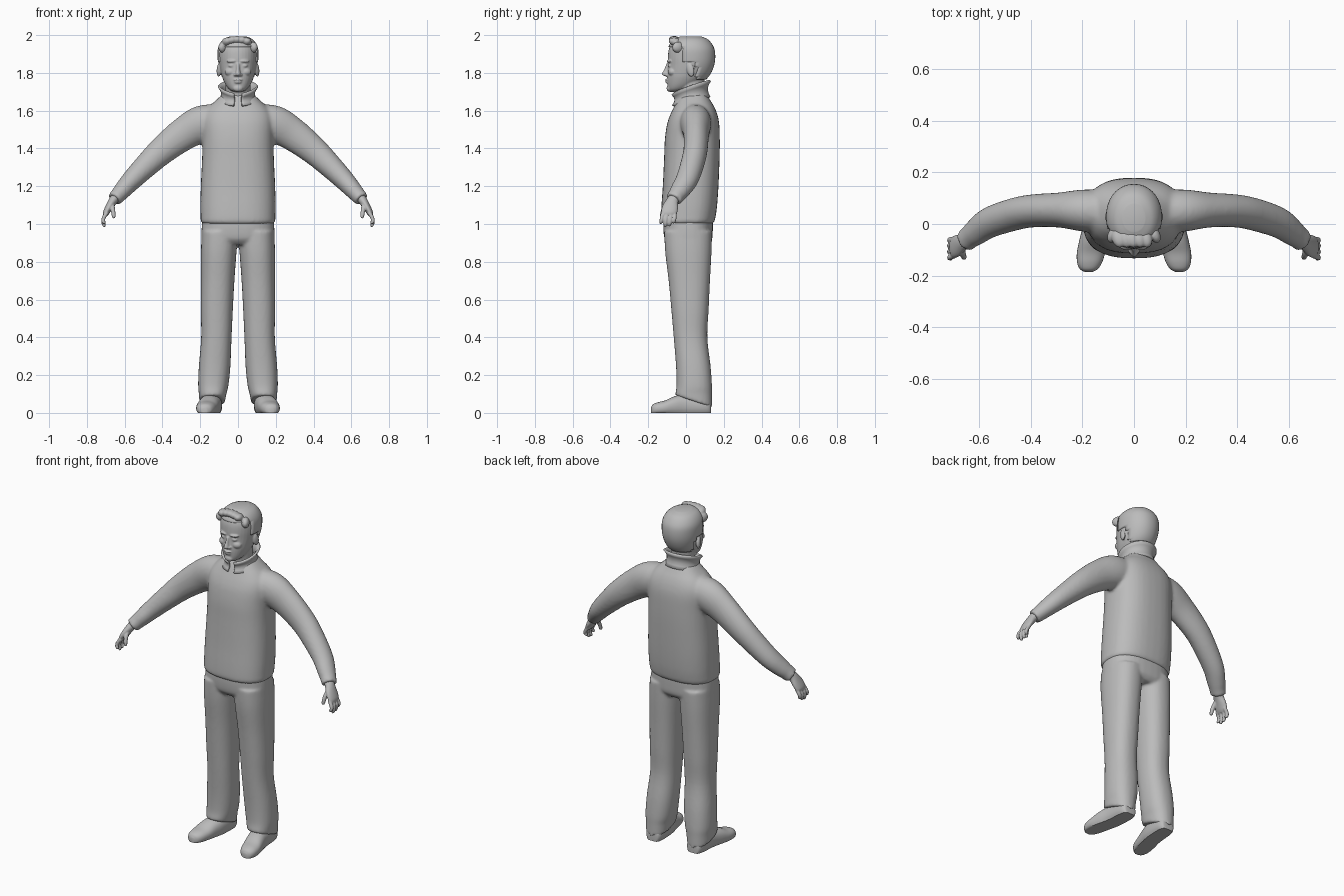
import bpy, bmesh, math
from mathutils import Vector, Matrix

grey = bpy.data.materials.new("plain grey")
grey.diffuse_color = (0.5, 0.5, 0.5, 1)


def resample(rows, n=5):
    """Catmull-Rom interpolation of parameter rows."""
    out = []
    for i in range(len(rows) - 1):
        p0, p1, p2 = rows[max(i - 1, 0)], rows[i], rows[i + 1]
        p3 = rows[min(i + 2, len(rows) - 1)]
        for k in range(n):
            t = k / n
            out.append([0.5 * (2 * b + (c - a) * t + (2 * a - 5 * b + 4 * c - d) * t * t
                               + (3 * b - a - 3 * c + d) * t ** 3)
                        for a, b, c, d in zip(p0, p1, p2, p3)])
    return out + [list(rows[-1])]


def oval(n=36, e=2.0):
    """Unit superellipse points."""
    pts = []
    for i in range(n):
        c, s = math.cos(i * math.tau / n), math.sin(i * math.tau / n)
        pts.append((math.copysign(abs(c) ** (2 / e), c), math.copysign(abs(s) ** (2 / e), s)))
    return pts


def loft(bm, rings):
    vs = [[bm.verts.new(p) for p in r] for r in rings]
    n = len(vs[0])
    for a, b in zip(vs, vs[1:]):
        for i in range(n):
            bm.faces.new((a[i], a[(i + 1) % n], b[(i + 1) % n], b[i]))
    bm.faces.new(vs[0][::-1])
    bm.faces.new(vs[-1])


def column(bm, rows, e=2.0, slope=0.0):
    """Upright form; rows are z, x min, x max, y front, y back."""
    rings = []
    rows = resample(rows)
    for k, (z, x0, x1, y0, y1) in enumerate(rows):
        f = slope * max(0, 1 - k / 6)
        rings.append([((x0 + x1) / 2 + (x1 - x0) / 2 * c, (y0 + y1) / 2 + (y1 - y0) / 2 * s,
                       z + f * ((y0 + y1) / 2 + (y1 - y0) / 2 * s)) for c, s in oval(e=e)])
    loft(bm, rings)


def tube(bm, rows, side=1, n=24):
    """Bent limb; rows are x, y, z, depth radius, height radius."""
    rows = resample(rows)
    ps = [Vector(r[:3]) for r in rows]
    rings = []
    for i, r in enumerate(rows):
        t = (ps[min(i + 1, len(ps) - 1)] - ps[max(i - 1, 0)]).normalized()
        v = t.cross(Vector((0, 1, 0))).normalized()
        u = v.cross(t)
        ring = [ps[i] + u * c * r[3] + v * s * r[4] for c, s in oval(n)]
        rings.append([(p.x * side, p.y, p.z) for p in ring])
    loft(bm, rings)


def ball(bm, loc, size, rx=0.0, rz=0.0):
    m = (Matrix.Translation(loc) @ Matrix.Rotation(rz, 4, 'Z') @ Matrix.Rotation(rx, 4, 'X')
         @ Matrix.Diagonal((*size, 1)))
    bmesh.ops.create_uvsphere(bm, u_segments=24, v_segments=16, radius=1, matrix=m)


def finish(name, bm, voxel=0, smooth=0):
    bmesh.ops.recalc_face_normals(bm, faces=bm.faces)
    me = bpy.data.meshes.new(name)
    bm.to_mesh(me)
    bm.free()
    ob = bpy.data.objects.new(name, me)
    bpy.context.collection.objects.link(ob)
    me.materials.append(grey)
    for p in me.polygons:
        p.use_smooth = True
    if voxel:
        m = ob.modifiers.new("blend", 'REMESH')
        m.mode, m.voxel_size, m.use_smooth_shade = 'VOXEL', voxel, True
    if smooth:
        m = ob.modifiers.new("soften", 'SMOOTH')
        m.factor, m.iterations = 0.5, smooth
    return ob


# Sweater: torso and sleeves blended together
bm = bmesh.new()
torso = [(1.0, .185, -.125, .14), (1.012, .197, -.132, .15), (1.04, .198, -.133, .157),
         (1.1, .199, -.13, .165), (1.2, .197, -.123, .172), (1.35, .19, -.116, .178),
         (1.45, .188, -.112, .179), (1.53, .19, -.1, .176), (1.58, .182, -.083, .166),
         (1.62, .155, -.064, .15), (1.65, .122, -.05, .132), (1.685, .085, -.03, .112)]
column(bm, [(z, -w, w, a, b) for z, w, a, b in torso], 2.5)
sleeve = [(.08, .045, 1.555, .08, .08), (.19, .052, 1.53, .082, .098), (.29, .054, 1.475, .068, .088),
          (.40, .05, 1.39, .064, .075), (.48, .033, 1.315, .063, .065), (.56, .005, 1.235, .06, .055),
          (.61, -.03, 1.18, .053, .047), (.635, -.05, 1.152, .046, .042), (.655, -.066, 1.13, .046, .04)]
for s in (1, -1):
    tube(bm, sleeve, s)
finish("sweater", bm, 0.009, 8)

# Upturned collar, open at the front
bm = bmesh.new()
grid = []
for i in range(49):
    a = -math.pi / 2 + 0.22 + (math.tau - 0.44) * i / 48
    c, s = math.cos(a), math.sin(a)
    back = (s + 1) / 2
    lo, hi = 1.625 + .045 * back, 1.685 + .075 * back ** 0.7
    col = []
    for k in range(6):
        t = k / 5
        r = .096 - .022 * math.sin(t * 2.2) + .022 * t * t
        col.append(bm.verts.new((c * r * 1.02, .026 + s * r * 1.02, lo + (hi - lo) * t)))
    grid.append(col)
for a, b in zip(grid, grid[1:]):
    for k in range(5):
        bm.faces.new((a[k], b[k], b[k + 1], a[k + 1]))
m = finish("collar", bm).modifiers.new("cloth", 'SOLIDIFY')
m.thickness, m.offset = 0.012, 0

# Trousers: hips and two legs with slanted hems
bm = bmesh.new()
column(bm, [(.89, -.18, .18, -.085, .115), (.92, -.193, .193, -.112, .138),
            (.97, -.193, .193, -.12, .142), (1.03, -.188, .188, -.12, .142)], 2.5)
leg = [(.075, .068, .205, -.055, .137), (.10, .062, .207, -.056, .137), (.15, .05, .211, -.05, .137),
       (.25, .04, .207, -.053, .13), (.4, .034, .195, -.065, .113), (.55, .027, .197, -.078, .12),
       (.7, .019, .196, -.092, .127), (.85, .008, .196, -.11, .135), (.96, .0, .192, -.115, .138)]
for s in (1, -1):
    column(bm, [(r[0], s * r[1], s * r[2], r[3], r[4]) for r in leg], 2.3, -0.33)
finish("trousers", bm, 0.008, 6)

# Shoes: y, centre x, half width, height
shoe = [(.132, .135, .022, .04), (.125, .135, .04, .07), (.09, .136, .052, .09), (.0, .142, .055, .1),
        (-.06, .155, .056, .088), (-.11, .166, .055, .066), (-.15, .172, .048, .056),
        (-.175, .175, .034, .045), (-.186, .176, .014, .028)]
for s, label in ((1, "left"), (-1, "right")):
    bm = bmesh.new()
    loft(bm, [[(s * (x + w * c), y, max(0, h * (.4 + .6 * v))) for c, v in oval(28, 2.3)]
              for y, x, w, h in resample(shoe)])
    finish(label + "_shoe", bm)
    bpy.context.view_layer.objects.active = bpy.data.objects[label + "_shoe"]
    bpy.data.objects[label + "_shoe"].select_set(True)
    bpy.ops.object.shade_smooth_by_angle(angle=math.radians(50))
    bpy.ops.object.select_all(action='DESELECT')

    # Hand: palm, four fingers and a thumb
    bm = bmesh.new()
    tube(bm, [(.635, -.05, 1.155, .03, .026), (.66, -.07, 1.125, .031, .024),
              (.682, -.083, 1.09, .042, .02), (.698, -.09, 1.06, .042, .017),
              (.703, -.091, 1.045, .036, .012)], s)
    for y, tip in ((-.125, 1.0), (-.102, .984), (-.079, .988), (-.057, 1.003)):
        tube(bm, [(.694, y * .93 - .006, 1.06, .0105, .011), (.71, y - .003, 1.035, .0105, .0105),
                  (.714, y - .006, (1.035 + tip) / 2, .0098, .0098),
                  (.708, y - .008, tip + .006, .0085, .0085), (.706, y - .008, tip, .003, .003)], s, 12)
    tube(bm, [(.668, -.085, 1.11, .014, .014), (.664, -.112, 1.085, .0125, .0125),
              (.66, -.124, 1.06, .0115, .0115), (.657, -.13, 1.035, .009, .009),
              (.656, -.131, 1.03, .003, .003)], s, 12)
    finish(label + "_hand", bm, 0.004, 2)

# Head with neck, nose, brows, eyes, lips and ears
skull = [(1.70, .022, -.085, -.035), (1.712, .045, -.094, .01), (1.735, .064, -.098, .055),
         (1.77, .081, -.1, .1), (1.80, .09, -.099, .125), (1.84, .098, -.096, .142),
         (1.88, .102, -.096, .148), (1.92, .101, -.092, .144), (1.95, .09, -.08, .128),
         (1.972, .07, -.058, .105), (1.985, .04, -.025, .07)]
skull = [(z, -w, w, a, b) for z, w, a, b in skull]
bm = bmesh.new()
column(bm, skull, 2.15)
column(bm, [(1.62, -.07, .07, -.035, .1), (1.68, -.066, .066, -.032, .094),
            (1.74, -.066, .066, -.045, .096), (1.80, -.066, .066, -.04, .1)])
column(bm, [(1.782, -.008, .008, -.11, -.085), (1.788, -.017, .017, -.124, -.08),
            (1.797, -.015, .015, -.127, -.08), (1.82, -.010, .010, -.115, -.08),
            (1.85, -.010, .010, -.103, -.08)])
ball(bm, (0, -.098, 1.763), (.024, .013, .006))
ball(bm, (0, -.096, 1.751), (.021, .013, .007))
ball(bm, (0, -.088, 1.718), (.026, .015, .018))
for s in (1, -1):
    ball(bm, (s * .036, -.088, 1.862), (.026, .012, .008), rz=s * .25)
    ball(bm, (s * .036, -.084, 1.838), (.016, .012, .009), rz=s * .25)
    ball(bm, (s * .015, -.1, 1.79), (.009, .012, .008))
    ball(bm, (s * .046, -.076, 1.805), (.026, .018, .02), rz=s * .4)
    ball(bm, (s * .101, .024, 1.815), (.011, .02, .036), rx=.2, rz=s * -.3)
finish("head", bm, 0.004, 3)

# Hair: skull shell trimmed along the hairline, with a swept fringe
bm = bmesh.new()
column(bm, [(1.84 + (z - 1.84) * 1.06, a * 1.06, b * 1.06, c - .004, d + .007)
            for z, a, b, c, d in skull], 2.1)


def hairline(y):
    if y < -.03:
        return 1.935
    return 1.83 if y < .0 else 1.85 if y < .045 else 1.765


bmesh.ops.delete(bm, geom=[v for v in bm.verts if v.co.z < hairline(v.co.y)], context='VERTS')
ob = finish("hair", bm)
m = ob.modifiers.new("thickness", 'SOLIDIFY')
m.thickness, m.offset = 0.012, -1
bm = bmesh.new()
for i in range(5):
    x = -.06 + i * .026
    ball(bm, (x, -.055, 1.964 + .008 * math.sin(i * .8)), (.026, .038, .022), rx=-.25, rz=.3)
for s in (1, -1):
    ball(bm, (s * .078, -.04, 1.935), (.022, .036, .03), rz=s * .5)
finish("fringe", bm, 0.004, 4)
